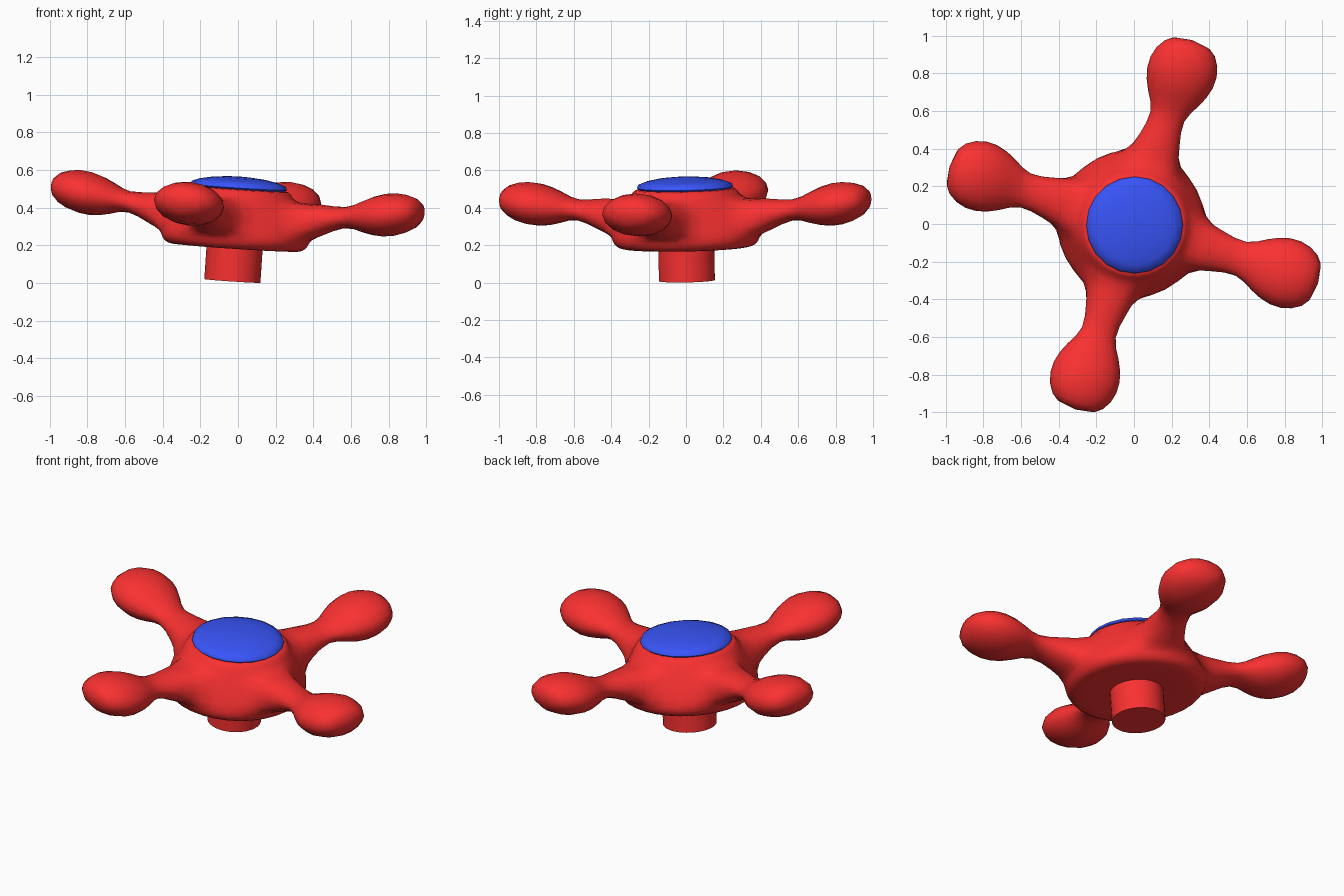
import bpy, bmesh
from math import sin, cos, pi, radians
from mathutils import Matrix

if "Cube" in bpy.data.objects:
    bpy.data.objects.remove(bpy.data.objects["Cube"])

# The whole handle leans 4 degrees along one arm
PLACE = (Matrix.Translation((-0.03, 0.005, 0.0105))
         @ Matrix.Rotation(radians(-17.6), 4, 'Z')
         @ Matrix.Rotation(radians(4), 4, 'Y'))


def material(name, color):
    m = bpy.data.materials.new(name)
    m.diffuse_color = color
    m.use_nodes = True
    m.node_tree.nodes["Principled BSDF"].inputs["Base Color"].default_value = m.diffuse_color
    return m


def finish(bm, name, mat):
    bmesh.ops.recalc_face_normals(bm, faces=bm.faces[:])
    me = bpy.data.meshes.new(name)
    bm.to_mesh(me)
    bm.free()
    me.materials.append(mat)
    ob = bpy.data.objects.new(name, me)
    bpy.context.collection.objects.link(ob)
    ob.matrix_world = PLACE
    bpy.ops.object.select_all(action='DESELECT')
    ob.select_set(True)
    bpy.context.view_layer.objects.active = ob
    return ob


def lathe(bm, profile, n, skip=lambda level, seg: False):
    """Revolve (radius, z) points, capping both ends; returns the rings."""
    rings = [[bm.verts.new((r * cos(2 * pi * i / n), r * sin(2 * pi * i / n), z))
              for i in range(n)] for r, z in profile]
    for k in range(len(rings) - 1):
        for i in range(n):
            if not skip(k, i):
                j = (i + 1) % n
                bm.faces.new((rings[k][i], rings[k][j], rings[k + 1][j], rings[k + 1][i]))
    bm.faces.new(rings[0])
    bm.faces.new(rings[-1])
    return rings


red = material("red", (0.95, 0.03, 0.03, 1))
blue = material("blue", (0.04, 0.09, 0.95, 1))

# Hub with four openings, from which the arms are lofted
N = 16
hub = [(0.14, 0.18), (0.33, 0.175), (0.37, 0.18), (0.40, 0.205), (0.41, 0.245),
       (0.365, 0.335), (0.315, 0.43), (0.285, 0.485), (0.265, 0.495), (0.12, 0.495)]
A, B, C = 4, 5, 6   # bottom, middle and top level of the openings
bm = bmesh.new()
rings = lathe(bm, hub, N, lambda k, i: k in (A, B) and i % 4 in (0, 3))

# Arm sections: distance, half width, centre height, half height
arm = [(0.47, 0.125, 0.355, 0.10), (0.61, 0.085, 0.382, 0.045),
       (0.70, 0.160, 0.392, 0.095), (0.82, 0.215, 0.408, 0.135),
       (0.94, 0.200, 0.422, 0.120), (1.035, 0.115, 0.435, 0.065)]
for q in range(4):
    a, j = q * pi / 2, q * 4
    left, right = (j + 1) % N, (j - 1) % N
    prev = [rings[B][left], rings[C][left], rings[C][j], rings[C][right],
            rings[B][right], rings[A][right], rings[A][j], rings[A][left]]
    for d, w, z, h in arm:
        ring = []
        for s in range(8):
            t = w * cos(s * pi / 4)
            ring.append(bm.verts.new((d * cos(a) - t * sin(a), d * sin(a) + t * cos(a),
                                      z + h * sin(s * pi / 4))))
        for s in range(8):
            u = (s + 1) % 8
            bm.faces.new((prev[s], prev[u], ring[u], ring[s]))
        prev = ring
    bm.faces.new(prev)
body = finish(bm, "handle_body", red)
sub = body.modifiers.new("smooth", 'SUBSURF')
sub.levels = sub.render_levels = 1
bpy.ops.object.shade_smooth()

# Stem under the hub
bm = bmesh.new()
lathe(bm, [(0.15, 0), (0.15, 0.2)], 32)
finish(bm, "stem", red)
bpy.ops.object.shade_smooth_by_angle(angle=radians(40))

# Domed cap on top
bm = bmesh.new()
lathe(bm, [(0.235, 0.48), (0.257, 0.50), (0.250, 0.518), (0.21, 0.533),
           (0.14, 0.547), (0.06, 0.554), (0.01, 0.556)], 20)
finish(bm, "top_cap", blue)
bpy.ops.object.shade_smooth_by_angle(angle=radians(60))
